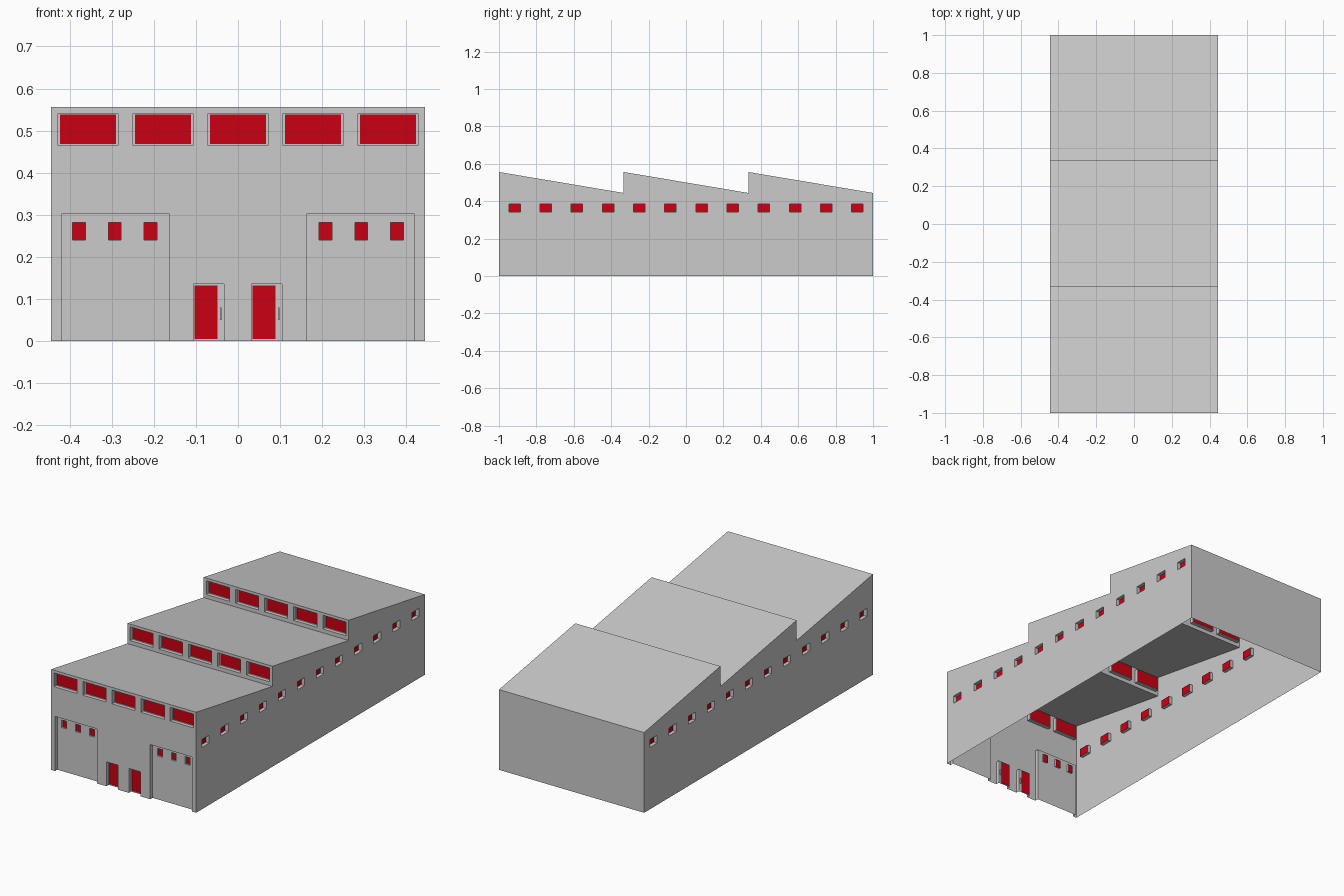
import bpy, bmesh
from mathutils import Vector

if "Cube" in bpy.data.objects:
    bpy.data.objects.remove(bpy.data.objects["Cube"])

X, Y, LOW, HIGH = 0.444, 1.0, 0.444, 0.556
BAY = 2 * Y / 3
DEPTH = 0.02

red = bpy.data.materials.new("red_glass")
red.diffuse_color = (0.60, 0.0, 0.006, 1)
red.use_nodes = True
red.node_tree.nodes["Principled BSDF"].inputs["Base Color"].default_value = red.diffuse_color


def build(name, faces, mat=None):
    bm = bmesh.new()
    for f in faces:
        bm.faces.new([bm.verts.new(p) for p in f])
    bmesh.ops.remove_doubles(bm, verts=bm.verts, dist=1e-5)
    me = bpy.data.meshes.new(name)
    bm.to_mesh(me)
    bm.free()
    if mat:
        me.materials.append(mat)
    ob = bpy.data.objects.new(name, me)
    bpy.context.collection.objects.link(ob)
    return ob


def hole(u0, u1, v0, v1, depth=DEPTH, glass=False, subs=()):
    return dict(r=(u0, u1, v0, v1), d=depth, glass=glass, subs=subs)


def panel(place, rect, holes, grey, glass, d=0.0):
    """Flat panel with recessed rectangular openings, each closed by its own panel."""
    u0, u1, v0, v1 = rect
    us = sorted({u0, u1, *[c for h in holes for c in h["r"][:2]]})
    vs = sorted({v0, v1, *[c for h in holes for c in h["r"][2:]]})
    for a, b in zip(us, us[1:]):
        for c, e in zip(vs, vs[1:]):
            mu, mv = (a + b) / 2, (c + e) / 2
            if not any(h["r"][0] < mu < h["r"][1] and h["r"][2] < mv < h["r"][3] for h in holes):
                grey.append([place(a, c, d), place(b, c, d), place(b, e, d), place(a, e, d)])
    for h in holes:
        a, b, c, e = h["r"]
        d2 = d + h["d"]
        ring = [(a, c), (b, c), (b, e), (a, e)]
        for i in range(4):
            p, q = ring[i], ring[(i + 1) % 4]
            if p[1] == q[1] == 0:      # doorways stay open at ground level
                continue
            grey.append([place(*p, d), place(*q, d), place(*q, d2), place(*p, d2)])
        if h["glass"]:
            glass.append([place(*p, d2) for p in ring])
        else:
            panel(place, h["r"], h["subs"], grey, glass, d2)


def wall(name, place, rect, holes, extra=()):
    grey, glass = list(extra), []
    panel(place, rect, holes, grey, glass)
    build(name, grey)
    if glass:
        build(name + "_glass", glass, red)


def facing_front(y):
    return lambda u, v, d: Vector((u, y + d, v))


# Row of five clerestory windows
clerestory = []
for i in range(5):
    c = (i - 2) * 0.1782
    pane = hole(c - 0.067, c + 0.067, 0.468, 0.538, 0.002, True)
    clerestory.append(hole(c - 0.071, c + 0.071, 0.465, 0.541, DEPTH, False, [pane]))

# Loading doors with three small windows each
doors = []
for s in (-1, 1):
    lights = [hole(s * c - 0.015, s * c + 0.015, 0.24, 0.282, 0.01, True)
              for c in (0.208, 0.293, 0.378)]
    a, b = sorted((s * 0.163, s * 0.42))
    doors.append(hole(a, b, 0, 0.302, DEPTH, False, lights))

# Entrance doors with tall glass and a handle on each face
handles = []
for a in (-0.106, 0.032):
    pane = hole(a + 0.003, a + 0.057, 0.005, 0.132, 0.002, True)
    doors.append(hole(a, a + 0.073, 0, 0.135, DEPTH, False, [pane]))
    x0, x1 = a + 0.063, a + 0.067
    for y0, y1 in ((-Y + 0.012, -Y + DEPTH), (-Y + DEPTH, -Y + 0.028)):
        box = [[Vector((x, y, z)) for x, y in ((x0, y0), (x1, y0), (x1, y1), (x0, y1))]
               for z in (0.05, 0.08)]
        handles += [box[0][::-1], box[1]]
        for i in range(4):
            j = (i + 1) % 4
            handles.append([box[0][i], box[0][j], box[1][j], box[1][i]])
build("door_handles", handles)

# Front wall and the two sawtooth upstands
wall("front_wall", facing_front(-Y), (-X, X, 0, HIGH), clerestory + doors)
for i in (1, 2):
    wall(f"sawtooth_wall_{i}", facing_front(-Y + i * BAY), (-X, X, LOW, HIGH), clerestory)

# Side walls with twelve windows and sawtooth gables
side_windows = []
for i in range(12):
    c = (i - 5.5) / 6
    side_windows.append(hole(c - 0.031, c + 0.031, 0.342, 0.386, DEPTH, True))
for s, name in ((1, "right_wall"), (-1, "left_wall")):
    gables = []
    for i in range(3):
        y = -Y + i * BAY
        tri = [Vector((s * X, y, LOW)), Vector((s * X, y + BAY, LOW)), Vector((s * X, y, HIGH))]
        gables.append(tri[::s])
    wall(name, lambda u, v, d, s=s: Vector((s * (X - d), s * u, v)),
         (-Y, Y, 0, LOW), side_windows, gables)

# Plain back wall
wall("back_wall", lambda u, v, d: Vector((-u, Y - d, v)), (-X, X, 0, LOW), [])

# Sloped roof bays
for i in range(3):
    y = -Y + i * BAY
    build(f"roof_{i + 1}", [[Vector((-X, y, HIGH)), Vector((X, y, HIGH)),
                             Vector((X, y + BAY, LOW)), Vector((-X, y + BAY, LOW))]])
